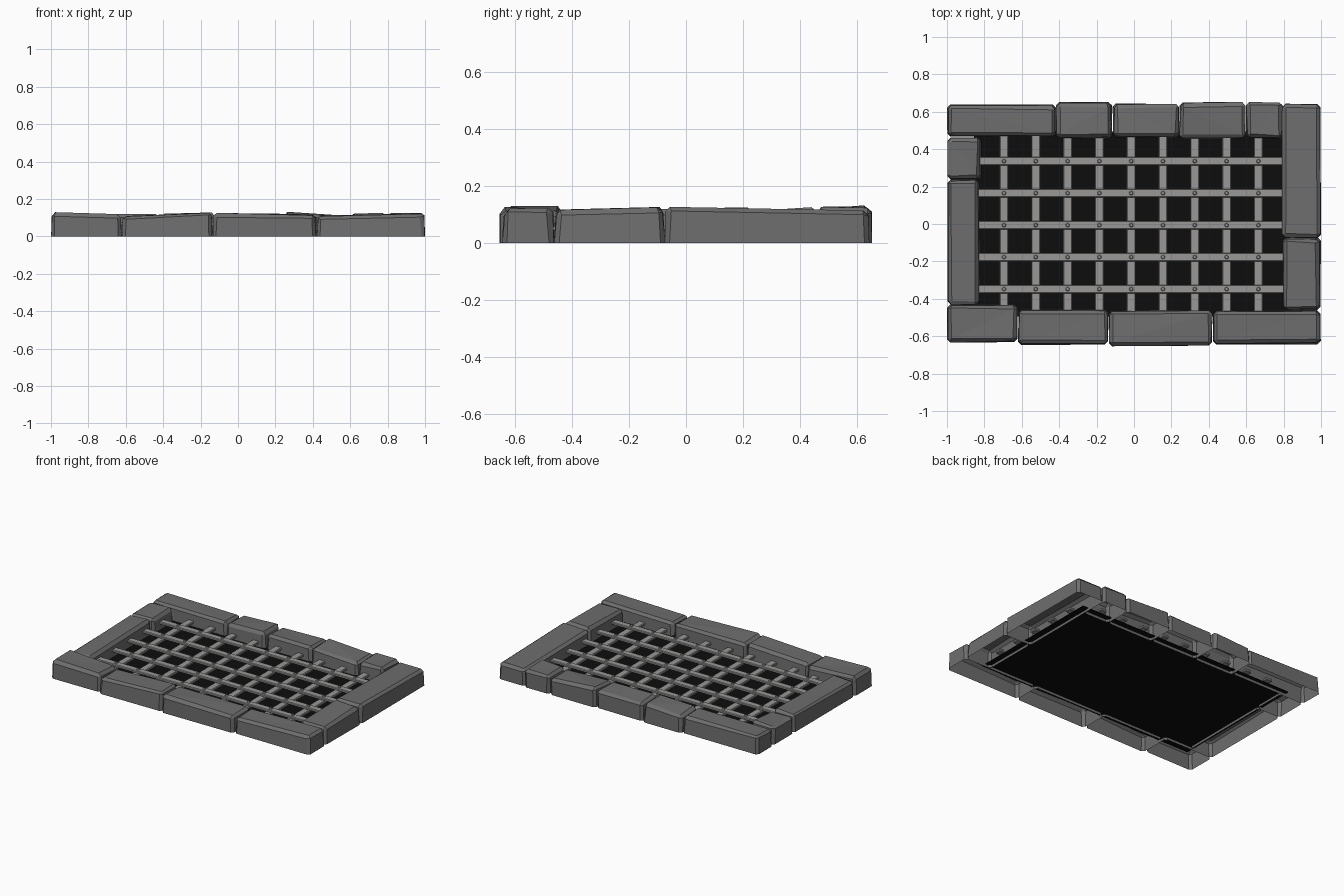
import bpy, bmesh, random
from mathutils import Vector

if "Cube" in bpy.data.objects:
    bpy.data.objects.remove(bpy.data.objects["Cube"])

random.seed(4)


def material(name, rgb):
    m = bpy.data.materials.new(name)
    m.diffuse_color = (*rgb, 1)
    m.use_nodes = True
    m.node_tree.nodes["Principled BSDF"].inputs["Base Color"].default_value = m.diffuse_color
    return m


STONE = material("grey stone", (0.155, 0.155, 0.155))
IRON = material("light iron", (0.32, 0.315, 0.31))
DARK = material("black pit", (0.004, 0.004, 0.004))


def finish(bm, name, mat):
    bmesh.ops.recalc_face_normals(bm, faces=bm.faces)
    me = bpy.data.meshes.new(name)
    bm.to_mesh(me)
    bm.free()
    me.materials.append(mat)
    ob = bpy.data.objects.new(name, me)
    bpy.context.collection.objects.link(ob)
    return ob


def add_box(bm, x0, x1, y0, y1, z0, z1):
    verts = bmesh.ops.create_cube(bm, size=1)["verts"]
    for v in verts:
        v.co = Vector((x0 if v.co.x < 0 else x1, y0 if v.co.y < 0 else y1,
                       z0 if v.co.z < 0 else z1))
    return verts


def stone(name, x0, x1, y0, y1, ha, hb):
    """Rough chamfered block, open underneath; top runs from height ha to hb."""
    bm = bmesh.new()
    verts = add_box(bm, x0, x1, y0, y1, 0, 0.1)
    cx, cy = (x0 + x1) / 2, (y0 + y1) / 2
    along_x = (x1 - x0) > (y1 - y0)
    for v in verts:
        top = v.co.z > 0.05
        low_end = v.co.x < cx if along_x else v.co.y < cy
        inset = random.uniform(0.003, 0.012) if top else random.uniform(0, 0.004)
        if top:
            v.co.z = (ha if low_end else hb) + random.uniform(-0.006, 0.003)
        v.co.x += inset if v.co.x < cx else -inset
        v.co.y += inset if v.co.y < cy else -inset
    bottom = [f for f in bm.faces if all(v.co.z < 0.01 for v in f.verts)]
    bmesh.ops.delete(bm, geom=bottom, context='FACES_ONLY')
    edges = [e for e in bm.edges if max(v.co.z for v in e.verts) > 0.01]
    bmesh.ops.bevel(bm, geom=edges, offset=0.017, segments=1, affect='EDGES',
                    profile=0.5)
    # chipped, uneven chamfers
    for v in bm.verts:
        if v.co.z > 0.05:
            v.co += Vector([random.uniform(-0.004, 0.004) for _ in range(3)])
    bmesh.ops.triangulate(bm, faces=[f for f in bm.faces if f.normal.z > 0.9])
    finish(bm, name, STONE)


# Stone kerb: x0, x1, y0, y1, height at low end, height at high end
STONES = {
    "front": [(-1, -.62, -.635, -.43, .130, .115), (-.62, -.135, -.648, -.455, .113, .133),
              (-.135, .42, -.654, -.462, .122, .120), (.42, 1, -.645, -.46, .114, .123)],
    "back": [(-1, -.415, .465, .64, .125, .12), (-.42, -.115, .455, .654, .12, .128),
             (-.115, .245, .458, .645, .118, .122), (.24, .598, .455, .654, .128, .112),
             (.598, .795, .455, .654, .125, .12)],
    "left": [(-1, -.825, -.435, .24, .115, .122), (-1, -.815, .235, .465, .12, .122)],
    "right": [(.795, 1, -.465, -.072, .114, .122), (.79, 1, -.075, .645, .125, .118)],
}
for side, blocks in STONES.items():
    for i, b in enumerate(blocks):
        stone(f"{side}_stone_{i + 1}", *b)

# Iron grate: lower bars along y, upper bars along x, rivets at the crossings
XS = [-0.695 + 0.17 * i for i in range(9)]
YS = [-0.348 + 0.171 * i for i in range(5)]


def bars(name, boxes):
    bm = bmesh.new()
    for b in boxes:
        add_box(bm, *b)
    bmesh.ops.bevel(bm, geom=list(bm.edges), offset=0.004, segments=1, affect='EDGES')
    finish(bm, name, IRON)


bars("lower_bars", [(x - .024, x + .024, -.5, .5, .042, .060) for x in XS])
bars("upper_bars", [(-.85, .83, y - .023, y + .023, .058, .076) for y in YS])

bm = bmesh.new()
for x in XS:
    for y in YS:
        r = bmesh.ops.create_cone(bm, cap_ends=True, segments=8, radius1=.012,
                                  radius2=.008, depth=.008)
        bmesh.ops.translate(bm, verts=r["verts"], vec=(x, y, .079))
finish(bm, "rivets", IRON)

# Black sheet under the grate
bm = bmesh.new()
add_box(bm, -.855, .835, -.495, .495, .018, .022)
finish(bm, "dark_pit", DARK)
